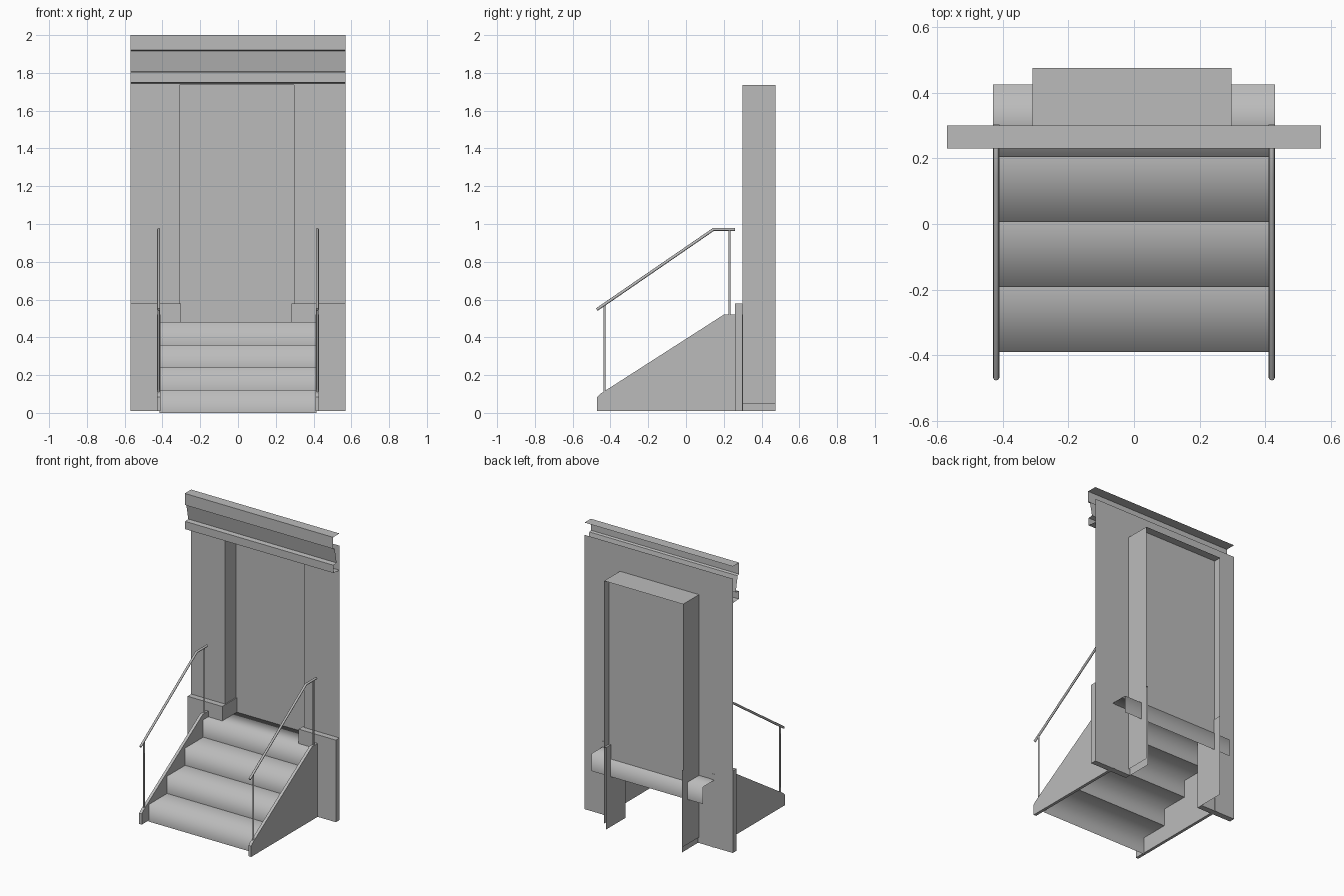
import bpy
from mathutils import Vector

cube = bpy.data.objects.get("Cube")
if cube:
    bpy.data.objects.remove(cube, do_unlink=True)

grey = bpy.data.materials.new("plain grey")
grey.use_nodes = True
colour = (0.5, 0.5, 0.5, 1)
grey.diffuse_color = colour
grey.node_tree.nodes["Principled BSDF"].inputs["Base Color"].default_value = colour


def add(name, verts, faces, smooth=False):
    mesh = bpy.data.meshes.new(name)
    mesh.from_pydata(verts, [], faces)
    mesh.materials.append(grey)
    mesh.polygons.foreach_set("use_smooth", [smooth] * len(faces))
    obj = bpy.data.objects.new(name, mesh)
    bpy.context.collection.objects.link(obj)
    return obj


def sheet(name, profile, x0, x1, smooth=False):
    """Sweep an open (y, z) profile along x."""
    n = len(profile)
    verts = [(x, y, z) for x in (x0, x1) for y, z in profile]
    faces = [(i, i + n, i + n + 1, i + 1) for i in range(n - 1)]
    return add(name, verts, faces, smooth)


def slab(name, profile, x0, x1):
    """Closed (y, z) outline with thickness along x."""
    n = len(profile)
    verts = [(x, y, z) for x in (x0, x1) for y, z in profile]
    faces = [(i, i + n, (i + 1) % n + n, (i + 1) % n) for i in range(n)]
    faces += [tuple(range(n)), tuple(range(2 * n - 1, n - 1, -1))]
    return add(name, verts, faces)


def rect(y0, y1, z0, z1):
    return [(y0, z0), (y0, z1), (y1, z1), (y1, z0)]


def tube(name, points, radius):
    curve = bpy.data.curves.new(name, "CURVE")
    curve.dimensions = "3D"
    curve.bevel_depth = radius
    curve.bevel_resolution = 2
    curve.use_fill_caps = True
    spline = curve.splines.new("POLY")
    spline.points.add(len(points) - 1)
    for p, co in zip(spline.points, points):
        p.co = (*co, 1)
    curve.materials.append(grey)
    obj = bpy.data.objects.new(name, curve)
    bpy.context.collection.objects.link(obj)


# Main dimensions
HALF, WALL_Y, BACK_Y, DOOR_Y = 0.57, 0.30, 0.475, 0.42
LEFT, RIGHT = 0.297, -0.31
HEAD, BASE, SILL = 1.735, 0.05, 0.48

# Wall with a doorway cut up from the bottom
outline = [(-HALF, BASE), (RIGHT, BASE), (RIGHT, HEAD), (LEFT, HEAD),
           (LEFT, BASE), (HALF, BASE), (HALF, 1.915), (-HALF, 1.915)]
add("wall", [(x, WALL_Y, z) for x, z in outline],
    [(0, 1, 2, 7), (2, 3, 6, 7), (3, 4, 5, 6)])

# Door, lintel and reveals
sheet("door", [(DOOR_Y, SILL), (DOOR_Y, HEAD)], RIGHT, LEFT)
sheet("door_lintel", [(WALL_Y, HEAD), (BACK_Y, HEAD)], RIGHT, LEFT)
for side, x in (("left", LEFT), ("right", RIGHT)):
    add(side + "_reveal", [(x, y, z) for y, z in rect(WALL_Y, BACK_Y, BASE, HEAD)],
        [(0, 1, 2, 3)])

# Plinths that wrap into the doorway
for side, x, inner in (("left", HALF, 0.284), ("right", -HALF, -0.303)):
    slab(side + "_plinth", rect(0.26, WALL_Y, 0.01, 0.58), min(x, inner), max(x, inner))
    add(side + "_plinth_return",
        [(inner, y, z) for y, z in rect(WALL_Y, BACK_Y, 0.01, 0.58)], [(0, 1, 2, 3)])
    edge = LEFT if x > 0 else RIGHT
    sheet(side + "_plinth_ledge", [(WALL_Y, 0.58), (BACK_Y, 0.58)],
          min(edge, inner), max(edge, inner))

# Cornice, open at the ends
sheet("cornice", [(WALL_Y, 2.0), (0.23, 2.0), (0.23, 1.92), (0.247, 1.915),
                  (0.268, 1.808), (0.235, 1.804), (0.235, 1.75), (WALL_Y, 1.745)],
      -HALF, HALF)

# Steps: each a riser and a tread, softly shaded over the nosing
for i in range(4):
    y, z = -0.39 + 0.198 * i, 0.12 * i
    if i < 3:
        sheet(f"step_{i + 1}", [(y, z), (y, z + 0.12), (y + 0.198, z + 0.12)],
              -0.415, 0.415, True)
    else:
        sheet("landing", [(y, z), (y, SILL), (0.425, SILL), (0.425, z)],
              -0.43, 0.43, True)

# Stringers and handrails
for side, s in (("left", 1), ("right", -1)):
    xs = sorted((s * 0.41, s * 0.43))
    slab(side + "_stringer", [(-0.47, 0.01), (-0.47, 0.085), (-0.455, 0.10),
                              (0.20, 0.52), (0.303, 0.52), (0.303, 0.01)], *xs)
    x = s * 0.42
    tube(side + "_handrail", [(x, -0.472, 0.547), (x, 0.145, 0.971), (x, 0.26, 0.971)], 0.008)
    tube(side + "_front_post", [(x, -0.432, 0.11), (x, -0.432, 0.572)], 0.006)
    tube(side + "_back_post", [(x, 0.23, 0.515), (x, 0.23, 0.968)], 0.006)
